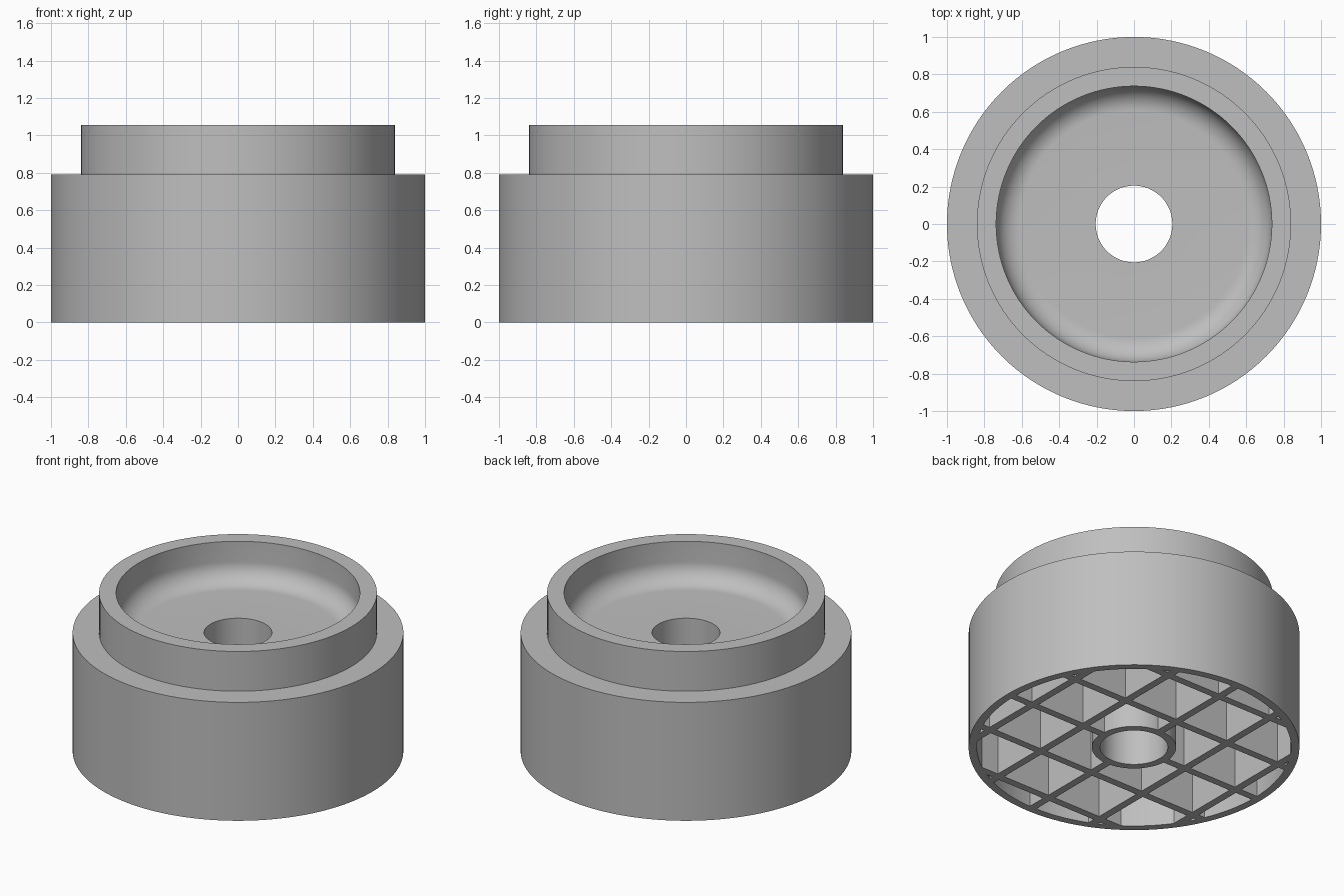
import bpy
import bmesh
import math
from mathutils import Matrix

cube = bpy.data.objects.get("Cube")
if cube:
    bpy.data.objects.remove(cube, do_unlink=True)

# Single plain grey
grey = bpy.data.materials.new("plain_grey")
grey.use_nodes = True
colour = (0.52, 0.52, 0.52, 1)
grey.diffuse_color = colour
grey.node_tree.nodes["Principled BSDF"].inputs["Base Color"].default_value = colour

# Main dimensions
SEGMENTS = 128
WALL = 0.05
OUTER, COLLAR, BOWL, HOLE = 1.0, 0.84, 0.737, 0.205
SHOULDER, TOP = 0.79, 1.055
FILLET = 0.13
CEILING = SHOULDER - WALL
PITCH = 0.4


def finish(bm, name):
    bmesh.ops.recalc_face_normals(bm, faces=bm.faces)
    mesh = bpy.data.meshes.new(name)
    bm.to_mesh(mesh)
    bm.free()
    mesh.materials.append(grey)
    obj = bpy.data.objects.new(name, mesh)
    bpy.context.collection.objects.link(obj)
    return obj


def lathe(name, profile):
    bm = bmesh.new()
    verts = [bm.verts.new((r, 0, z)) for r, z in profile]
    edges = [bm.edges.new((a, b)) for a, b in zip(verts, verts[1:] + verts[:1])]
    bmesh.ops.spin(bm, geom=verts + edges, cent=(0, 0, 0), axis=(0, 0, 1),
                   angle=math.tau, steps=SEGMENTS, use_merge=True)
    bmesh.ops.remove_doubles(bm, verts=bm.verts, dist=1e-5)
    return finish(bm, name)


# Hollow body: bore, rounded bowl, collar, shoulder and open underside
fillet = []
for i in range(13):
    a = math.pi / 2 * i / 12
    fillet.append((BOWL - FILLET + FILLET * math.sin(a),
                   SHOULDER + FILLET * (1 - math.cos(a))))
profile = [(HOLE, 0), (HOLE, SHOULDER)] + fillet + [
    (BOWL, TOP), (COLLAR, TOP), (COLLAR, SHOULDER), (OUTER, SHOULDER),
    (OUTER, 0), (OUTER - WALL, 0), (OUTER - WALL, CEILING),
    (HOLE + WALL, CEILING), (HOLE + WALL, 0)]
body = lathe("body", profile)

bpy.ops.object.select_all(action='DESELECT')
body.select_set(True)
bpy.context.view_layer.objects.active = body
bpy.ops.object.shade_smooth_by_angle(angle=math.radians(30))


def add_rib(bm, start, end, offset, turn):
    height = CEILING + WALL / 3
    matrix = (Matrix.Rotation(turn, 4, 'Z')
              @ Matrix.Translation(((start + end) / 2, offset, height / 2))
              @ Matrix.Diagonal((end - start, WALL, height, 1)))
    bmesh.ops.create_cube(bm, size=1, matrix=matrix)


# Square lattice of ribs under the floor, broken by the bore sleeve
bm = bmesh.new()
for turn in (0, math.pi / 2):
    for step in range(-2, 3):
        offset = step * PITCH
        reach = math.sqrt((OUTER - WALL / 10) ** 2 - (abs(offset) + WALL / 2) ** 2)
        if step == 0:
            reach = OUTER - WALL / 2
            inner = HOLE + WALL / 2
            add_rib(bm, -reach, -inner, offset, turn)
            add_rib(bm, inner, reach, offset, turn)
        else:
            add_rib(bm, -reach, reach, offset, turn)
finish(bm, "underside_ribs")
